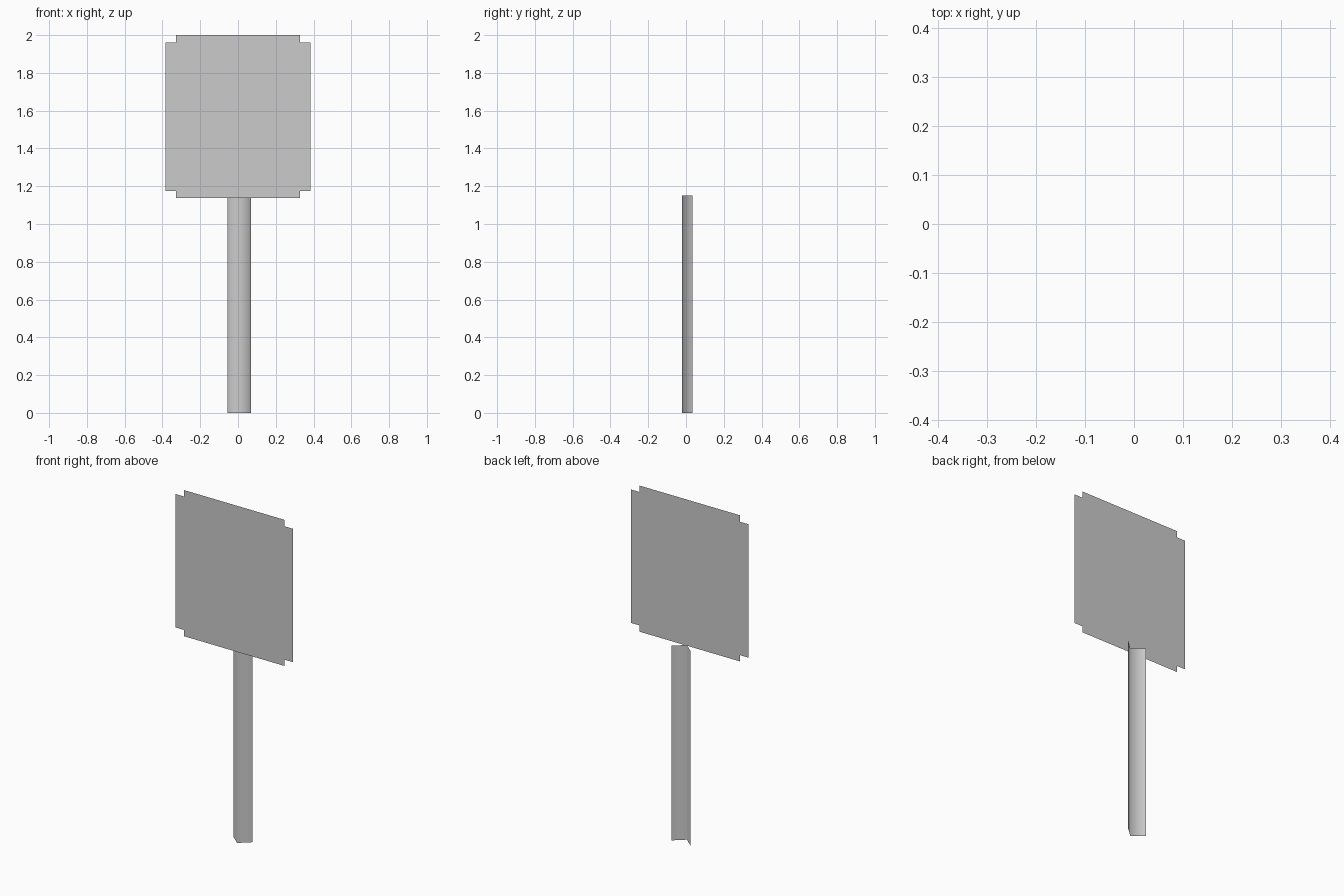
import bpy

if "Cube" in bpy.data.objects:
    bpy.data.objects.remove(bpy.data.objects["Cube"])


def make_mesh(name, verts, faces, smooth=False):
    mesh = bpy.data.meshes.new(name)
    mesh.from_pydata(verts, [], faces)
    obj = bpy.data.objects.new(name, mesh)
    bpy.context.collection.objects.link(obj)
    for p in mesh.polygons:
        p.use_smooth = smooth
    return obj


# Post: open V-shaped channel, point towards the front, no end caps
profile = [(-0.055, 0.035), (0.008, -0.02), (0.07, 0.035)]
n = len(profile)
post_verts = [(x, y, z) for z in (0.0, 1.15) for x, y in profile]
post_faces = [(i, i + 1, n + i + 1, n + i) for i in range(n - 1)]
make_mesh("sign_post", post_verts, post_faces, smooth=True)

# Sign panel: single flat sheet with notched corners, on a 4 x 4 point grid
xs = (-0.384, -0.327, 0.327, 0.384)
zs = (1.137, 1.174, 1.962, 2.0)
used = [(1, 0), (0, 1), (1, 1), (2, 1), (1, 2)]  # grid cells forming the cross
points = sorted({(i + a, j + b) for i, j in used for a in (0, 1) for b in (0, 1)})
index = {p: k for k, p in enumerate(points)}
panel_verts = [(xs[i], -0.035, zs[j]) for i, j in points]
panel_faces = [[index[i, j], index[i + 1, j], index[i + 1, j + 1], index[i, j + 1]]
               for i, j in used]
make_mesh("sign_panel", panel_verts, panel_faces)
